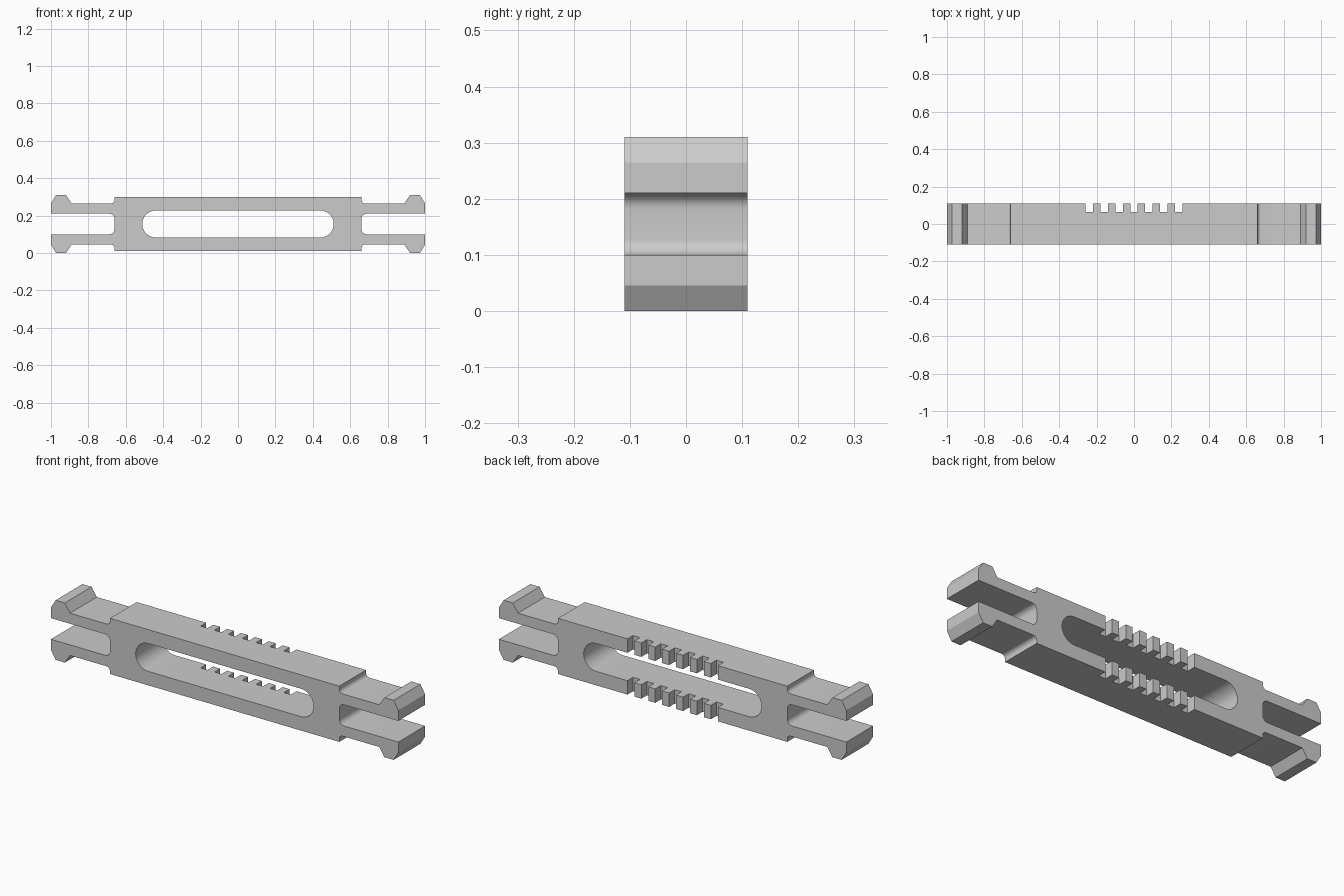
import bpy
import bmesh
from math import cos, sin, pi, radians

cube = bpy.data.objects.get("Cube")
if cube:
    bpy.data.objects.remove(cube, do_unlink=True)

MID_Z = 0.155      # height of the symmetry plane
HALF_DEPTH = 0.11
BODY_X = 0.66      # half length of the thick body

grey = bpy.data.materials.new("light grey plastic")
grey.use_nodes = True
grey.diffuse_color = (0.6, 0.6, 0.6, 1)
grey.node_tree.nodes["Principled BSDF"].inputs["Base Color"].default_value = (0.6, 0.6, 0.6, 1)


def arc(cx, cz, r, start, end, steps=8):
    """Points on an arc, angles in degrees."""
    angles = [radians(start + (end - start) * i / steps) for i in range(steps + 1)]
    return [(cx + r * cos(a), cz + r * sin(a)) for a in angles]


def prism(name, outline, half_depth):
    """Extrude an x/z outline along y, centred on y = 0."""
    bm = bmesh.new()
    face = bm.faces.new([bm.verts.new((x, -half_depth, MID_Z + z)) for x, z in outline])
    new = bmesh.ops.extrude_face_region(bm, geom=[face])["geom"]
    verts = [v for v in new if isinstance(v, bmesh.types.BMVert)]
    bmesh.ops.translate(bm, verts=verts, vec=(0, 2 * half_depth, 0))
    bmesh.ops.recalc_face_normals(bm, faces=bm.faces)
    return finish(name, bm)


def finish(name, bm):
    mesh = bpy.data.meshes.new(name)
    bm.to_mesh(mesh)
    bm.free()
    mesh.materials.append(grey)
    obj = bpy.data.objects.new(name, mesh)
    bpy.context.collection.objects.link(obj)
    return obj


def cut(target, cutter):
    """Subtract the cutter and remove it."""
    cutter.hide_render = True
    mod = target.modifiers.new("cut", 'BOOLEAN')
    mod.operation = 'DIFFERENCE'
    mod.solver = 'EXACT'
    mod.object = cutter
    bpy.context.view_layer.objects.active = target
    bpy.ops.object.modifier_apply(modifier=mod.name)
    bpy.data.objects.remove(cutter, do_unlink=True)


# Quarter outline: fork corner, prong, barbed tip, filleted shoulder
quarter = arc(BODY_X + 0.028, 0.027, 0.028, 180, 90)
quarter += [(1, 0.055), (1, 0.11), (0.973, 0.155), (0.92, 0.155), (0.89, 0.11)]
quarter += arc(BODY_X + 0.02, 0.13, 0.02, 270, 180)
quarter += [(BODY_X, 0.145)]

# Mirror the quarter to all four prongs
outline = quarter + [(-x, z) for x, z in reversed(quarter)]
outline += [(-x, -z) for x, z in quarter] + [(x, -z) for x, z in reversed(quarter)]
clip = prism("double_ended_clip", outline, HALF_DEPTH)

# Long rounded window through the body
R = 0.0725
window = arc(0.512 - R, 0, R, -90, 90, 20) + arc(-0.512 + R, 0, R, 90, 270, 20)
cut(clip, prism("window_cutter", window, 0.2))

# Row of square notches along the back
bm = bmesh.new()
for i in range(-3, 4):
    box = bmesh.ops.create_cube(bm, size=1)["verts"]
    bmesh.ops.scale(bm, verts=box, vec=(0.04, 0.1, 0.6))
    bmesh.ops.translate(bm, verts=box, vec=(i * 0.08, HALF_DEPTH + 0.004, MID_Z))
cut(clip, finish("notch_cutter", bm))

# Smooth fillets, crisp corners
bpy.ops.object.select_all(action='DESELECT')
clip.select_set(True)
bpy.context.view_layer.objects.active = clip
bpy.ops.object.shade_smooth_by_angle(angle=radians(30))
